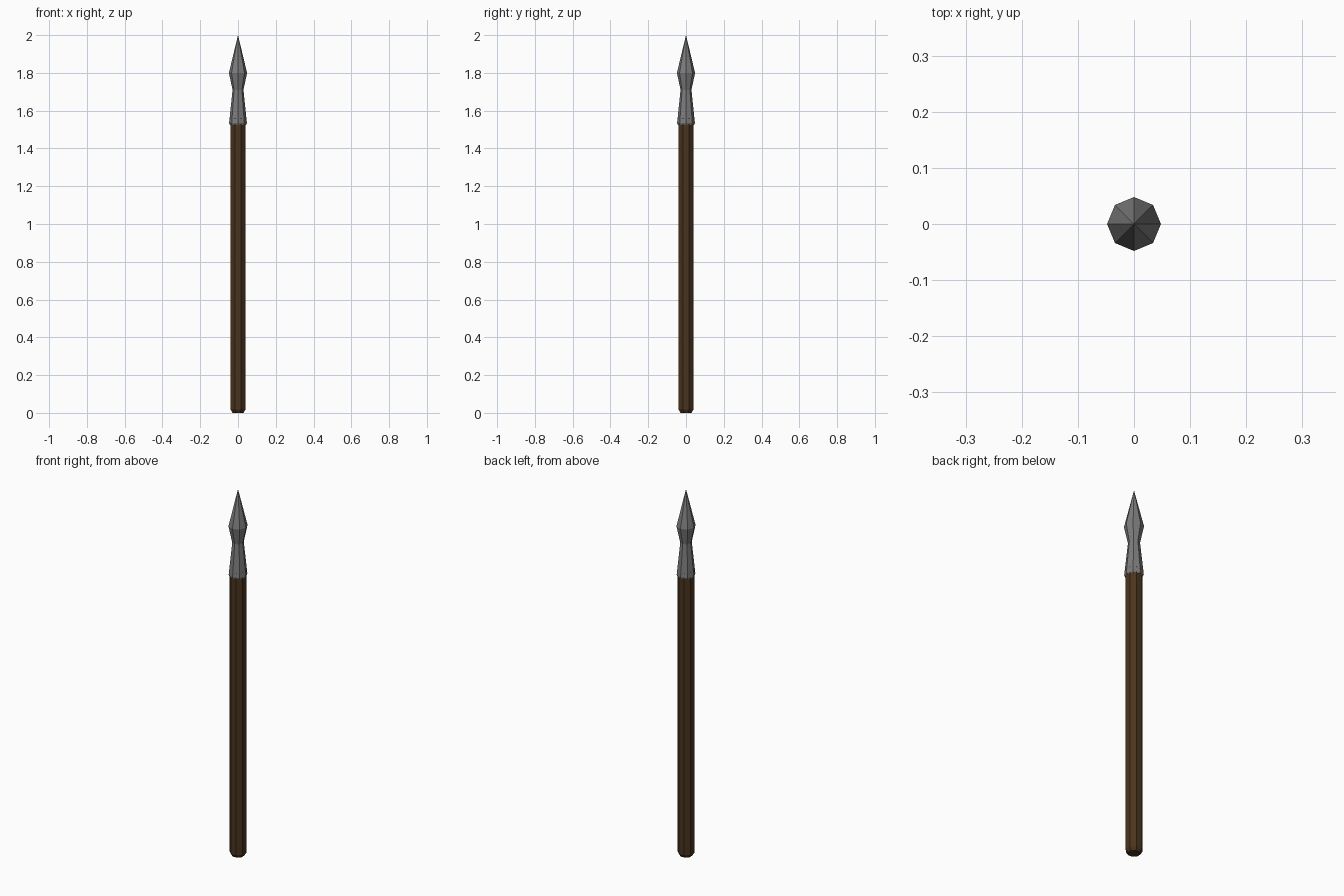
import bpy, bmesh, math

if "Cube" in bpy.data.objects:
    bpy.data.objects.remove(bpy.data.objects["Cube"])

SIDES = 8


def lathe(name, profile, color=None, turn=0.0):
    """Flat-shaded eight-sided solid from (radius, height) points, bottom to top."""
    bm = bmesh.new()
    rings = []
    for r, z in profile:
        if r == 0:
            rings.append([bm.verts.new((0, 0, z))] * SIDES)
        else:
            angles = [turn + 2 * math.pi * i / SIDES for i in range(SIDES)]
            rings.append([bm.verts.new((r * math.cos(a), r * math.sin(a), z)) for a in angles])
    for low, high in zip(rings, rings[1:]):
        for i in range(SIDES):
            j = (i + 1) % SIDES
            corners = [low[i], low[j], high[j], high[i]]
            bm.faces.new(list(dict.fromkeys(corners)))
    for ring in (rings[0], rings[-1]):
        if ring[0] is not ring[1]:
            bm.faces.new(ring)
    bmesh.ops.recalc_face_normals(bm, faces=bm.faces)
    mesh = bpy.data.meshes.new(name)
    bm.to_mesh(mesh)
    bm.free()
    obj = bpy.data.objects.new(name, mesh)
    bpy.context.collection.objects.link(obj)
    if color:
        mat = bpy.data.materials.new(name + "_material")
        mat.diffuse_color = color
        mat.use_nodes = True
        mat.node_tree.nodes["Principled BSDF"].inputs["Base Color"].default_value = mat.diffuse_color
        mesh.materials.append(mat)
    return obj


# Wooden shaft with a chamfered butt
lathe("shaft", [(0.031, 0.0), (0.042, 0.017), (0.042, 1.56)],
      (0.07, 0.035, 0.012, 1), math.pi / SIDES)

# Metal head: socket lip, waist, shoulder and point
lathe("spear_head", [(0.043, 1.525), (0.047, 1.535), (0.029, 1.71),
                     (0.048, 1.80), (0, 2.0)], (0.2, 0.2, 0.2, 1))
